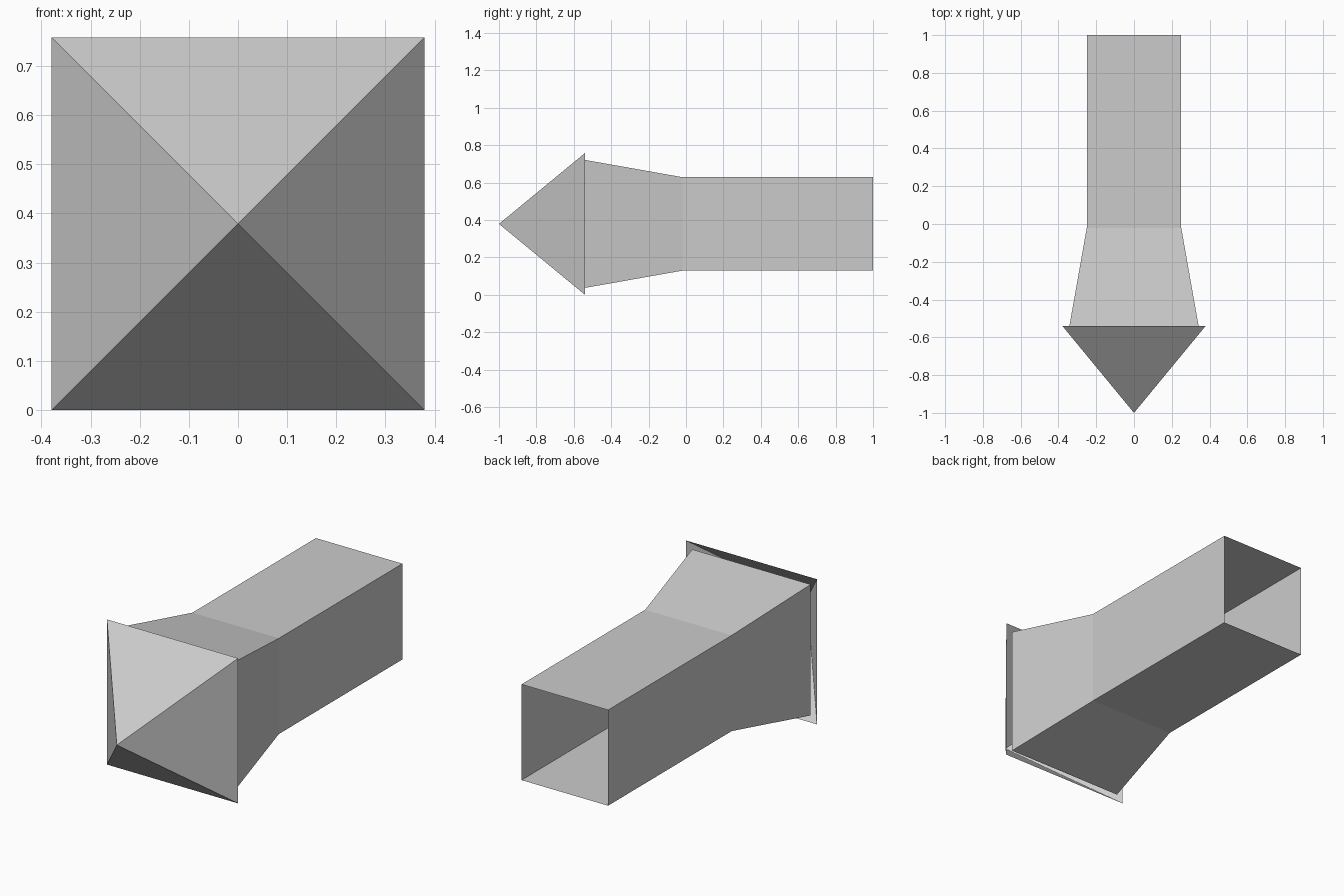
import bpy

if "Cube" in bpy.data.objects:
    bpy.data.objects.remove(bpy.data.objects["Cube"])

MID_Z = 0.379      # height of the long axis
BASE_Y = -0.54     # where the point meets the flared shaft

grey = bpy.data.materials.new("light_grey")
grey.use_nodes = True
grey.diffuse_color = (0.6, 0.6, 0.6, 1)
grey.node_tree.nodes["Principled BSDF"].inputs["Base Color"].default_value = (0.6, 0.6, 0.6, 1)


def square_ring(y, half):
    """Corners of a square across the long axis."""
    return [(sx * half, y, MID_Z + sz * half)
            for sx, sz in ((-1, -1), (1, -1), (1, 1), (-1, 1))]


def make_part(name, verts, faces):
    mesh = bpy.data.meshes.new(name)
    mesh.from_pydata(verts, [], faces)
    mesh.materials.append(grey)
    mesh.update()
    obj = bpy.data.objects.new(name, mesh)
    bpy.context.collection.objects.link(obj)
    return obj


# Shaft: a hollow square tube, open at both ends, flaring toward the point
sections = [(BASE_Y, 0.342), (-0.02, 0.25), (1.0, 0.25)]
verts, faces = [], []
for y, half in sections:
    verts += square_ring(y, half)
for r in range(len(sections) - 1):
    for i in range(4):
        a, b = r * 4 + i, r * 4 + (i + 1) % 4
        faces.append((a, b, b + 4, a + 4))
make_part("flared_shaft", verts, faces)

# Point: a four-sided pyramid shell with an open base
make_part("pyramid_point",
          square_ring(BASE_Y, 0.379) + [(0, -1.0, MID_Z)],
          [((i + 1) % 4, i, 4) for i in range(4)])
